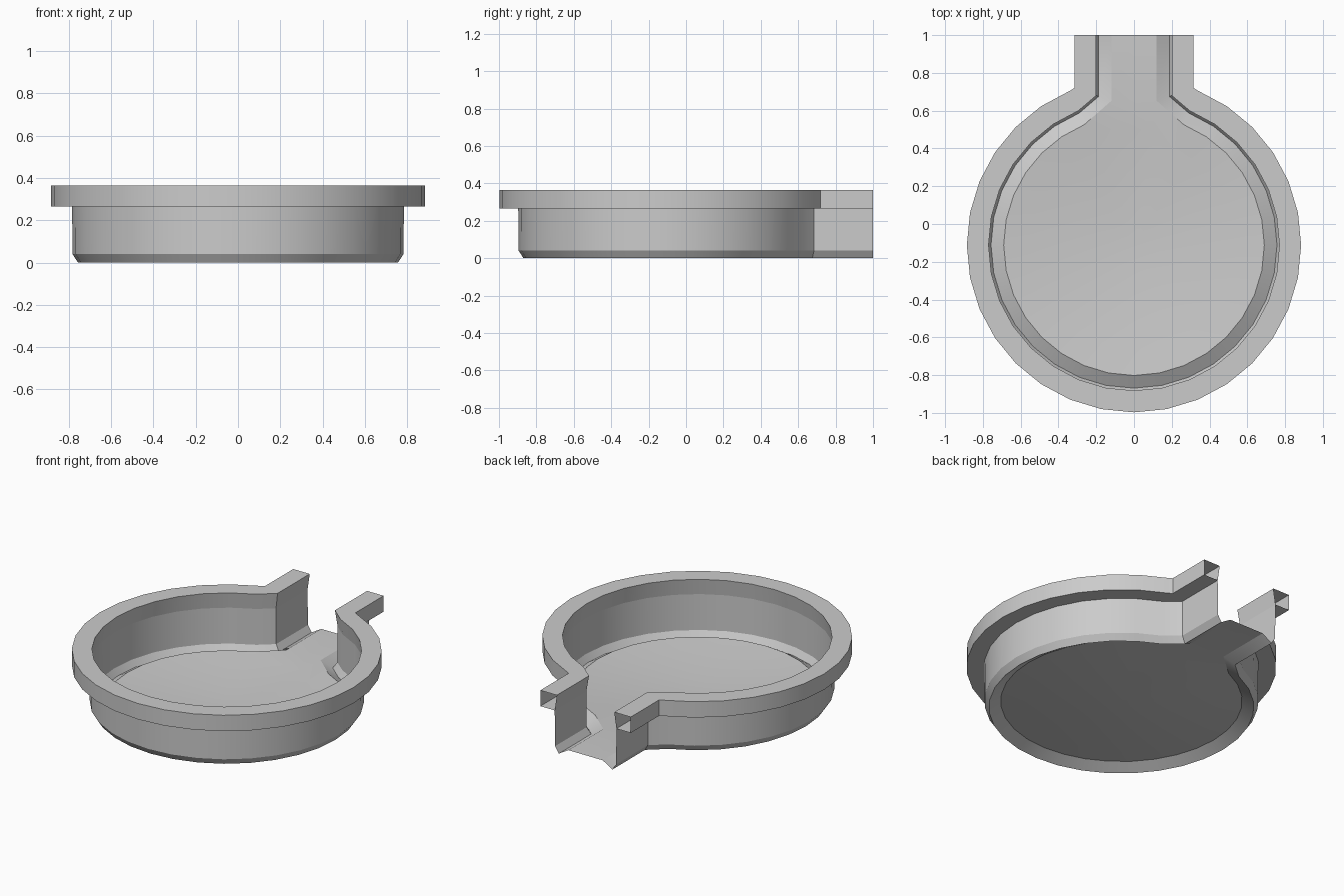
import bpy
import bmesh
from math import cos, sin, radians

if "Cube" in bpy.data.objects:
    bpy.data.objects.remove(bpy.data.objects["Cube"])

CENTRE_Y = -0.112
STEP = 11.25

grey = bpy.data.materials.new("plain_grey")
grey.use_nodes = True
colour = (0.6, 0.6, 0.6, 1)
grey.diffuse_color = colour
grey.node_tree.nodes["Principled BSDF"].inputs["Base Color"].default_value = colour


def outline(r, with_ends=True):
    """Keyhole-shaped path: round basin opening into a straight channel."""
    x = 0.2 + (r - 0.77)
    neck_y = 0.68 + (r - 0.77) * 0.35
    arc = [(r * cos(radians(67.5 - STEP * i)),
            CENTRE_Y + r * sin(radians(67.5 - STEP * i))) for i in range(29)]
    path = [(x, neck_y)] + arc + [(-x, neck_y)]
    if with_ends:
        path = [(x, 1.0)] + path + [(-x, 1.0)]
    return path


def finish(name, bm):
    bmesh.ops.remove_doubles(bm, verts=bm.verts, dist=0.0001)
    bmesh.ops.recalc_face_normals(bm, faces=bm.faces)
    mesh = bpy.data.meshes.new(name)
    bm.to_mesh(mesh)
    bm.free()
    mesh.materials.append(grey)
    obj = bpy.data.objects.new(name, mesh)
    bpy.context.collection.objects.link(obj)
    bpy.ops.object.select_all(action="DESELECT")
    obj.select_set(True)
    bpy.context.view_layer.objects.active = obj
    bpy.ops.object.shade_smooth_by_angle(angle=radians(28))
    return obj


def bridge(bm, a, b, closed=False):
    n = len(a)
    for i in range(n if closed else n - 1):
        j = (i + 1) % n
        bm.faces.new((a[i], a[j], b[j], b[i]))


def sweep(bm, profile):
    """Sweep a (radius, height) profile along the keyhole path."""
    rows = [[bm.verts.new((x, y, z)) for x, y in outline(r)] for r, z in profile]
    for a, b in zip(rows, rows[1:]):
        bridge(bm, a, b)


# Hollow square rim, open at the channel ends
bm = bmesh.new()
sweep(bm, [(0.785, 0.265), (0.885, 0.265), (0.885, 0.365),
           (0.77, 0.365), (0.785, 0.265)])
finish("rim", bm)

# Thin side wall with bevelled foot
bm = bmesh.new()
sweep(bm, [(0.785, 0.265), (0.783, 0.04), (0.757, 0)])
finish("side_wall", bm)

# Floor: raised edge, shallow dish and channel bed
RIDGE, RIDGE_Z = 0.69, 0.04
bm = bmesh.new()
sweep(bm, [(0.757, 0), (RIDGE, RIDGE_Z)])
loop = outline(RIDGE, False)
neck_x, neck_y = loop[0]
loop.append((0, neck_y))
rings = []
for s in (1, 0.8, 0.6, 0.4, 0.2):
    rings.append([bm.verts.new((x * s, CENTRE_Y + (y - CENTRE_Y) * s,
                                RIDGE_Z * s ** 1.7)) for x, y in loop])
for a, b in zip(rings, rings[1:]):
    bridge(bm, a, b, closed=True)
middle = bm.verts.new((0, CENTRE_Y, 0))
for i, v in enumerate(rings[-1]):
    bm.faces.new((v, rings[-1][(i + 1) % len(loop)], middle))
beds = [[bm.verts.new((x, y, RIDGE_Z)) for x in (-neck_x, 0, neck_x)]
        for y in (neck_y, 1.0)]
bridge(bm, *beds)
finish("floor", bm)
